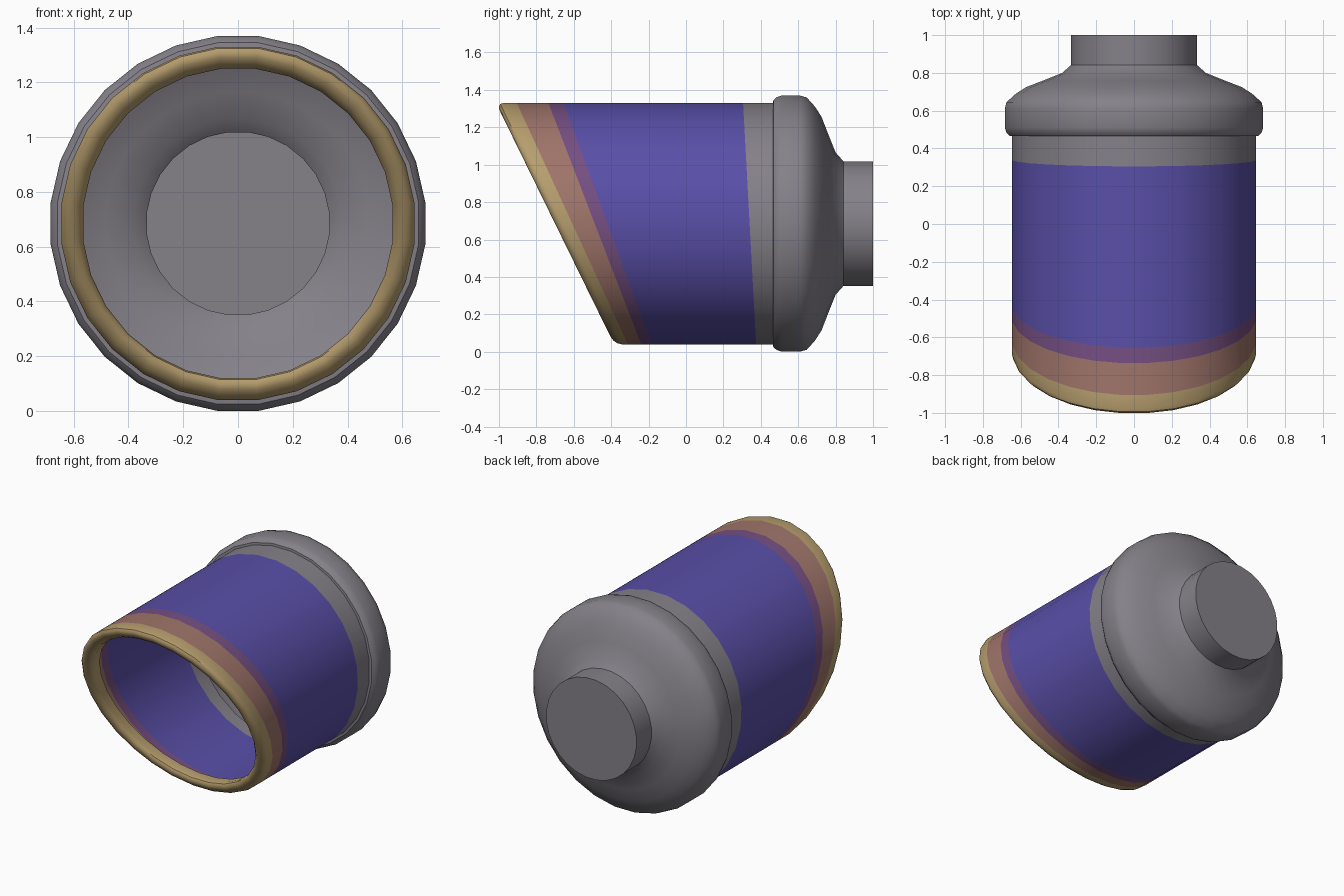
import bpy, bmesh, math

if "Cube" in bpy.data.objects:
    bpy.data.objects.remove(bpy.data.objects["Cube"])

SIDES = 28
CZ = 0.685                      # height of the long axis
FLAT = math.cos(math.pi / SIDES)  # profile radii are measured to the flats


def material(name, rgb):
    m = bpy.data.materials.new(name)
    m.diffuse_color = (*rgb, 1)
    m.use_nodes = True
    m.node_tree.nodes["Principled BSDF"].inputs["Base Color"].default_value = m.diffuse_color
    return m


grey = material("grey metal", (0.233, 0.219, 0.250))
blue = material("heat blue", (0.100, 0.078, 0.390))
purple = material("heat purple", (0.180, 0.078, 0.225))
pink = material("heat pink", (0.350, 0.178, 0.145))
gold = material("heat gold", (0.470, 0.340, 0.155))


def loft(name, rings, mats, cap=False):
    """rings: (radius, y on axis, slant dy/dz); mats: one per span, or one for all."""
    bm = bmesh.new()
    loops = []
    for r, y, slant in rings:
        loop = []
        for i in range(SIDES):
            a = (i + 0.5) * 2 * math.pi / SIDES
            dz = r / FLAT * math.sin(a)
            loop.append(bm.verts.new((r / FLAT * math.cos(a), y + slant * dz, CZ + dz)))
        loops.append(loop)
    slots = list(dict.fromkeys(mats))
    for k, (a, b) in enumerate(zip(loops, loops[1:])):
        for i in range(SIDES):
            j = (i + 1) % SIDES
            f = bm.faces.new((a[i], b[i], b[j], a[j]))
            f.material_index = slots.index(mats[min(k, len(mats) - 1)])
    if cap:
        bm.faces.new(loops[-1][::-1])
    me = bpy.data.meshes.new(name)
    bm.to_mesh(me)
    bm.free()
    for m in slots:
        me.materials.append(m)
    ob = bpy.data.objects.new(name, me)
    bpy.context.collection.objects.link(ob)
    bpy.ops.object.select_all(action='DESELECT')
    ob.select_set(True)
    bpy.context.view_layer.objects.active = ob
    bpy.ops.object.shade_smooth_by_angle(angle=math.radians(40))
    return ob


# Rolled lip: inner return, half-round nose, then the gold band outside
lip = [(0.568, -0.60, -0.49)]
for i in range(7):
    t = math.pi * i / 6
    lip.append((0.605 - 0.04 * math.cos(t), -0.66 - 0.04 * math.sin(t), -0.49))
lip.append((0.645, -0.608, -0.46))
loft("rolled_lip", lip, [gold])

# Slanted tube with heat-tint bands
loft("tube_wall",
     [(0.645, -0.608, -0.46), (0.645, -0.488, -0.384), (0.645, -0.42, -0.364),
      (0.645, 0.34, -0.054), (0.645, 0.465, 0)],
     [pink, purple, blue, grey])

# Rounded collar tapering to the inlet
collar = [(0.645, 0.465), (0.660, 0.467), (0.676, 0.485), (0.684, 0.51), (0.684, 0.61),
          (0.675, 0.645), (0.625, 0.69), (0.570, 0.725), (0.480, 0.76),
          (0.380, 0.80), (0.333, 0.842)]
loft("collar", [(r, y, 0) for r, y in collar], [grey])

# Closed inlet pipe
loft("inlet_pipe", [(0.333, 0.842, 0), (0.333, 1.0, 0)], [grey], cap=True)
